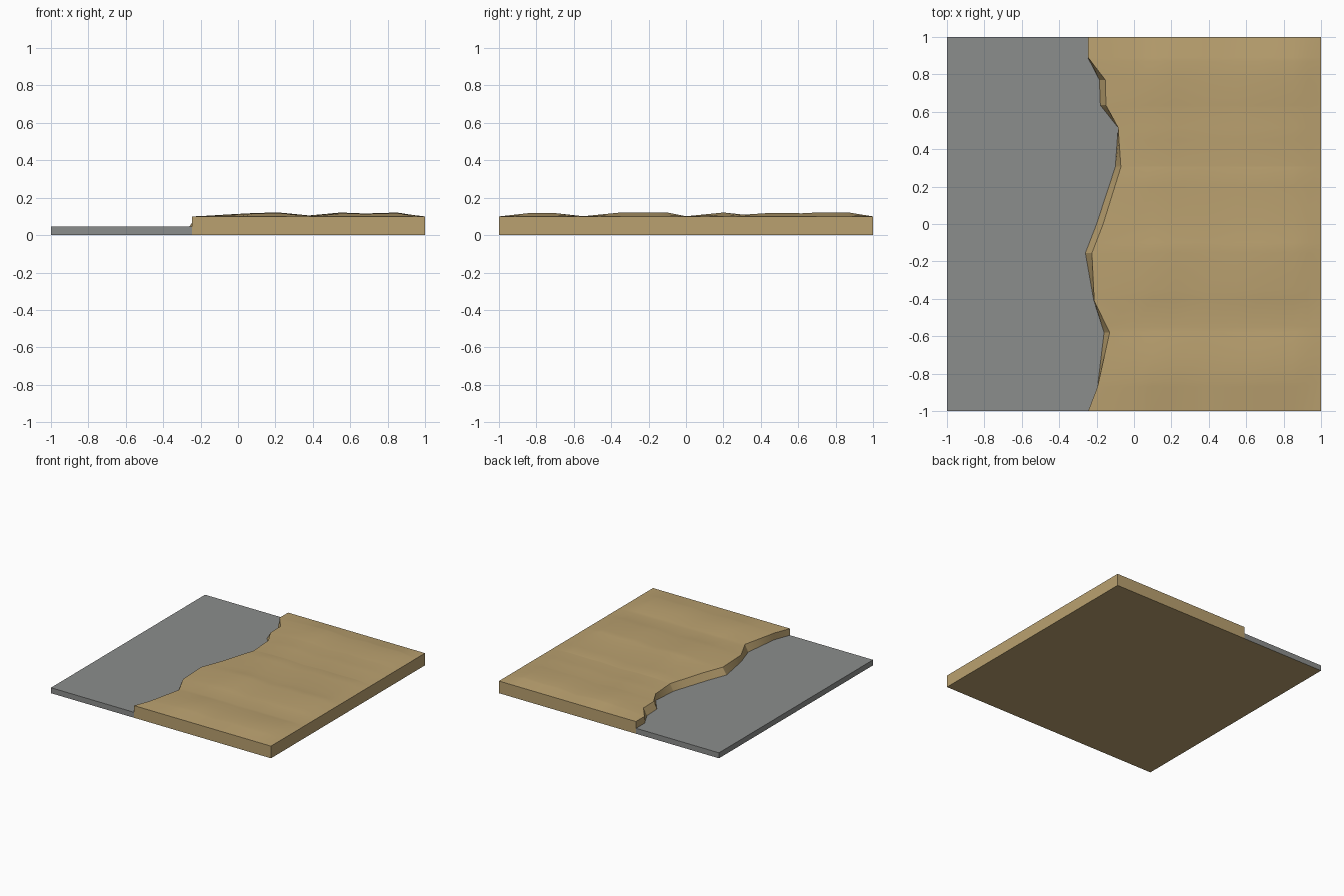
import bpy, bmesh, math

if "Cube" in bpy.data.objects:
    bpy.data.objects.remove(bpy.data.objects["Cube"])

WATER_Z, LAND_Z, BUMP = 0.045, 0.10, 0.021

# cliff line: y, x of the toe, x of the rim
CLIFF = [(-1, -.245, -.245), (-.87, -.195, -.195), (-.58, -.16, -.13),
         (-.41, -.215, -.213), (-.155, -.26, -.225), (0, -.20, -.165),
         (.305, -.10, -.07), (.515, -.085, -.085), (.635, -.18, -.15),
         (.77, -.185, -.153), (.89, -.247, -.245), (1, -.247, -.245)]
# gentle swell of the ground along x and along y (0 to 1)
SWELL_X = [(0, .65), (.1, .9), (.22, 1), (.38, .25), (.55, 1), (.68, .75), (.85, 1), (.93, .4), (1, 0)]
SWELL_Y = [(-1, 0), (-.84, .85), (-.7, .85), (-.55, .05), (-.35, 1), (-.1, 1), (0, .05),
           (.2, 1), (.31, .45), (.45, .9), (.62, .8), (.7, 1), (.87, 1), (1, 0)]


def lerp(table, v, col=1):
    for a, b in zip(table, table[1:]):
        if v <= b[0]:
            return a[col] + (b[col] - a[col]) * (v - a[0]) / (b[0] - a[0])
    return table[-1][col]


def material(name, rgb):
    m = bpy.data.materials.new(name)
    m.diffuse_color = (*rgb, 1)
    m.use_nodes = True
    m.node_tree.nodes["Principled BSDF"].inputs["Base Color"].default_value = m.diffuse_color
    return m


sand = material("sand", (0.49, 0.355, 0.16))
grey = material("grey", (0.26, 0.268, 0.262))
ROWS = sorted({p[0] for p in CLIFF} | {p[0] for p in SWELL_Y})


def loft(name, profile, mats, skip=()):
    """Skin closed cross-sections along y, leaving out the listed strips."""
    bm = bmesh.new()
    rings = [[bm.verts.new((x, y, z)) for x, z in profile(y)] for y in ROWS]
    n = len(rings[0])
    for a, b in zip(rings, rings[1:]):
        for i in range(n):
            if i not in skip:
                j = (i + 1) % n
                bm.faces.new((a[i], a[j], b[j], b[i]))
    bm.faces.new(rings[0])
    bm.faces.new(rings[-1][::-1])
    bmesh.ops.recalc_face_normals(bm, faces=bm.faces)
    # underside takes the last material
    for f in bm.faces:
        if f.calc_center_median().z < 1e-4:
            f.material_index = len(mats) - 1
    me = bpy.data.meshes.new(name)
    bm.to_mesh(me)
    bm.free()
    for m in mats:
        me.materials.append(m)
    ob = bpy.data.objects.new(name, me)
    bpy.context.collection.objects.link(ob)
    return ob


def land_profile(y):
    toe, rim = lerp(CLIFF, y), lerp(CLIFF, y, 2)
    top = [(x, LAND_Z + BUMP * s * lerp(SWELL_Y, y)) for x, s in SWELL_X]
    return [(toe, 0), (toe, WATER_Z), (rim, LAND_Z)] + top + [(1, 0)]


def flat_profile(y):
    toe = lerp(CLIFF, y)
    return [(-1, 0), (-1, WATER_Z), (toe, WATER_Z), (toe, 0)]


# raised sandy ground with cliff edge, and the low flat slab beside it
land = loft("sand_ground", land_profile, [sand], skip=(0,))
slab = loft("flat_slab", flat_profile, [grey, sand], skip=(2,))

# soft ground, sharp cliff and sides
bpy.context.view_layer.objects.active = land
land.select_set(True)
bpy.ops.object.shade_smooth_by_angle(angle=math.radians(25))
